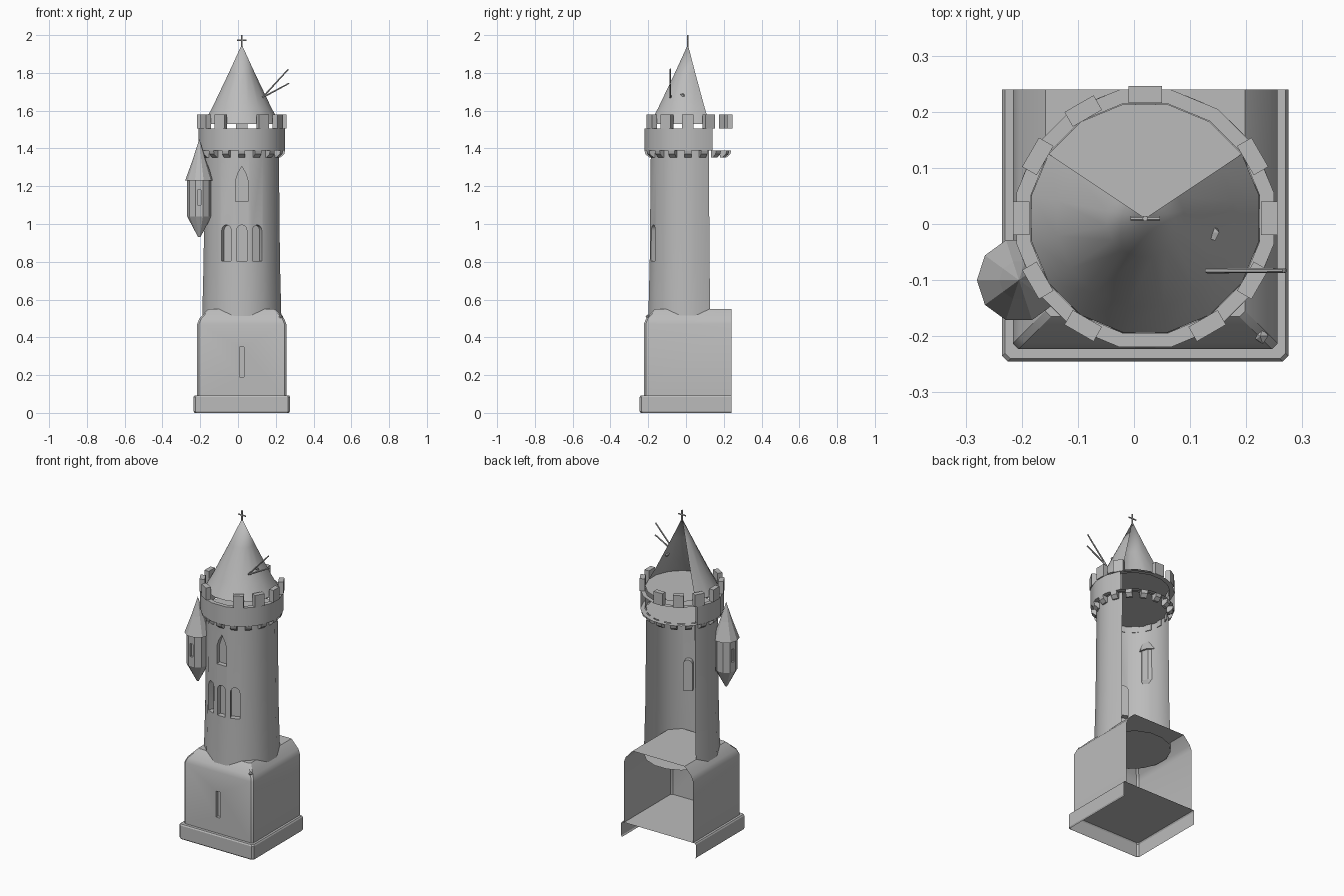
import bpy, bmesh, math, random
from math import sin, cos, radians, atan2, degrees
from mathutils import Vector

random.seed(4)
if "Cube" in bpy.data.objects:
    bpy.data.objects.remove(bpy.data.objects["Cube"], do_unlink=True)

stone = bpy.data.materials.new("grey_stone")
stone.use_nodes = True
GREY = (0.5, 0.5, 0.5, 1)
stone.diffuse_color = GREY
stone.node_tree.nodes["Principled BSDF"].inputs["Base Color"].default_value = GREY

AXIS = Vector((0.02, 0.01, 0))
TURRET = Vector((-0.205, -0.1, 0))


def finish(name, bm, smooth=False):
    bmesh.ops.remove_doubles(bm, verts=bm.verts, dist=1e-5)
    bmesh.ops.recalc_face_normals(bm, faces=bm.faces)
    me = bpy.data.meshes.new(name)
    bm.to_mesh(me)
    bm.free()
    me.materials.append(stone)
    ob = bpy.data.objects.new(name, me)
    bpy.context.collection.objects.link(ob)
    if smooth:
        smooth_shade(ob)
    return ob


def smooth_shade(ob):
    bpy.ops.object.select_all(action='DESELECT')
    ob.select_set(True)
    bpy.context.view_layer.objects.active = ob
    bpy.ops.object.shade_smooth_by_angle(angle=radians(30))


def loft(name, rings, ring_shaped=False):
    """Skin rings of points; cap both ends, or join the last to the first."""
    bm = bmesh.new()
    vs = [[bm.verts.new(p) for p in r] for r in rings]
    n = len(vs[0])
    pairs = list(zip(vs, vs[1:]))
    if ring_shaped:
        pairs.append((vs[-1], vs[0]))
    else:
        bm.faces.new(vs[0])
        bm.faces.new(vs[-1])
    for a, b in pairs:
        for i in range(n):
            j = (i + 1) % n
            bm.faces.new((a[i], a[j], b[j], b[i]))
    return finish(name, bm)


def lathe(name, profile, n, start, centre, ring_shaped=False):
    angles = [radians(start + 360 * i / n) for i in range(n)]
    return loft(name, [[centre + Vector((r * cos(a), r * sin(a), z)) for a in angles]
                       for r, z in profile], ring_shaped)


def radial_prism(name, outline, near, far, angle, centre=AXIS):
    """Extrude a (sideways, height) outline outward along a compass angle."""
    a = radians(angle)
    out, side = Vector((cos(a), sin(a), 0)), Vector((-sin(a), cos(a), 0))
    return loft(name, [[centre + out * d + side * u + Vector((0, 0, z)) for u, z in outline]
                       for d in (near, far)])


def rect(w, z0, z1):
    return [(-w, z0), (w, z0), (w, z1), (-w, z1)]


def arch(w, z0, spring, top, steps=8, power=1.0):
    pts = [(-w, z0), (w, z0)]
    for i in range(steps + 1):
        t = math.pi * i / steps
        pts.append((w * cos(t), spring + (top - spring) * sin(t) ** power))
    return pts


def cut(ob, cutters):
    for c in cutters:
        c.hide_render = True
        m = ob.modifiers.new("cut", 'BOOLEAN')
        m.operation, m.solver, m.object = 'DIFFERENCE', 'EXACT', c
        bpy.context.view_layer.objects.active = ob
        bpy.ops.object.modifier_apply(modifier=m.name)
        bpy.data.objects.remove(c, do_unlink=True)


def open_faces(ob, rule):
    bm = bmesh.new()
    bm.from_mesh(ob.data)
    bm.normal_update()
    gone = [f for f in bm.faces if rule(f)]
    bmesh.ops.delete(bm, geom=gone, context='FACES')
    bm.to_mesh(ob.data)
    bm.free()


def back_wall(f):
    c = f.calc_center_median() - AXIS
    return abs(f.normal.z) < 0.9 and 34 < degrees(atan2(c.y, c.x)) < 146


def block_ring(half, front, z, back=0.24, c=0.01):
    l, r = AXIS.x - half, AXIS.x + half
    return [(l, back, z), (l, front + c, z), (l + c, front, z),
            (r - c, front, z), (r, front + c, z), (r, back, z)]


# Plinth: open behind and below
plinth = loft("plinth", [block_ring(0.25, -0.24, 0), block_ring(0.255, -0.245, 0.008),
                         block_ring(0.255, -0.245, 0.085), block_ring(0.25, -0.24, 0.093)])
open_faces(plinth, lambda f: f.normal.y > 0.9 or f.normal.z < -0.9)

# Square base block with sloped shoulders and an arrow slit, open behind
base = loft("base_block", [block_ring(0.236, -0.223, 0.093), block_ring(0.236, -0.223, 0.47),
                           block_ring(0.224, -0.211, 0.5), block_ring(0.178, -0.165, 0.55)])
cut(base, [radial_prism("slit_cutter", rect(0.013, 0.19, 0.35), 0.213, 0.27, 270)])
open_faces(base, lambda f: f.normal.y > 0.9 and f.calc_center_median().y > 0.2
           or f.normal.z < -0.9 and f.calc_center_median().z < 0.1)
smooth_shade(base)

# Round shaft with window recesses, back open
HALF = 11.25
shaft = lathe("tower_shaft", [(0.214, 0.49), (0.206, 0.8), (0.2, 1.39)], 16, HALF, AXIS)
windows = [radial_prism("window_cutter", arch(0.027, 0.805, 0.965, 0.995), 0.17, 0.26, a)
           for a in (246, 270, 294)]
pointed = [(-0.033, 1.12), (0.033, 1.12), (0.033, 1.23), (0.02, 1.27),
           (0, 1.305), (-0.02, 1.27), (-0.033, 1.23)]
windows.append(radial_prism("window_cutter", pointed, 0.17, 0.26, 270))
cut(shaft, windows)
open_faces(shaft, back_wall)
smooth_shade(shaft)

# Parapet ring
parapet = lathe("parapet", [(0.208, 1.39), (0.234, 1.39), (0.234, 1.505), (0.208, 1.505)],
                16, HALF, AXIS, True)
open_faces(parapet, back_wall)
smooth_shade(parapet)

# Battlements, two of them fallen
for k in range(12):
    if k * 30 not in (60, 270):
        radial_prism("battlement", rect(0.03, 1.505, 1.58), 0.206, 0.236, k * 30)

# Wedge brackets under the parapet
for k in range(16):
    a = radians(k * 22.5)
    out, side = Vector((cos(a), sin(a), 0)), Vector((-sin(a), cos(a), 0))
    wedge = [(0.192, 1.39), (0.23, 1.39), (0.225, 1.37), (0.205, 1.353), (0.192, 1.353)]
    loft("bracket", [[AXIS + out * r + side * s + Vector((0, 0, z)) for r, z in wedge]
                     for s in (-0.018, 0.018)])

# Conical roof, back open
roof = lathe("roof", [(0.207, 1.53), (0.16, 1.615), (0.07, 1.8), (0, 1.95)], 16, HALF, AXIS)
open_faces(roof, back_wall)
smooth_shade(roof)

# Hanging side turret
turret = lathe("side_turret", [(0.006, 0.93), (0.064, 1.04), (0.064, 1.24)], 10, 0, TURRET)
cut(turret, [radial_prism("slit_cutter", rect(0.01, 1.1, 1.18), 0.048, 0.09, a, TURRET)
             for a in (270, 162)])
lathe("turret_roof", [(0.075, 1.23), (0.035, 1.34), (0, 1.45)], 10, 0, TURRET)


def rod(name, a, b, r0, r1):
    a, b = Vector(a), Vector(b)
    q = (b - a).to_track_quat('Z', 'Y')
    ring = [Vector((cos(t), sin(t), 0)) for t in (radians(60 * i) for i in range(6))]
    return loft(name, [[p + q @ (v * r) for v in ring] for p, r in ((a, r0), (b, r1))])


# Cross finial
rod("cross_post", (0.02, 0.01, 1.93), (0.02, 0.01, 2.0), 0.005, 0.005)
rod("cross_arm", (-0.006, 0.01, 1.972), (0.046, 0.01, 1.972), 0.004, 0.004)

# Broken beam sticking out of the roof
rod("beam", (0.13, -0.083, 1.67), (0.267, -0.083, 1.82), 0.005, 0.004)
rod("beam_fork", (0.14, -0.083, 1.675), (0.27, -0.083, 1.745), 0.005, 0.004)

# Loose stone chips
for spot in ((0.14, -0.015, 1.68), (0.225, -0.2, 0.505)):
    bm = bmesh.new()
    bmesh.ops.create_icosphere(bm, subdivisions=1, radius=0.014)
    for v in bm.verts:
        v.co = v.co * random.uniform(0.6, 1.3) + Vector(spot)
    finish("stone_chip", bm)
